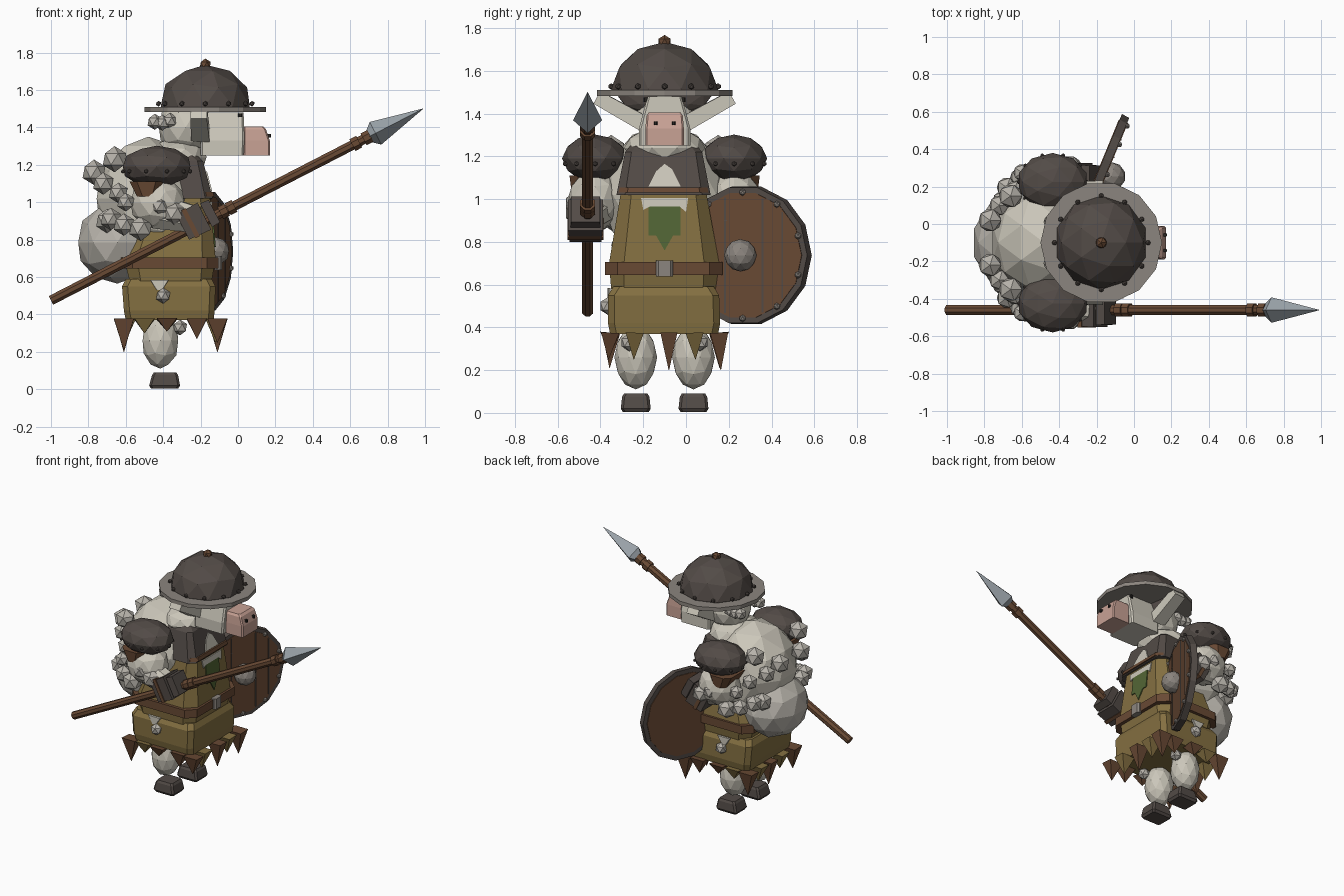
import bpy, bmesh, math
from mathutils import Vector, Matrix

if "Cube" in bpy.data.objects:
    bpy.data.objects.remove(bpy.data.objects["Cube"])

def material(name, *c):
    m = bpy.data.materials.new(name)
    m.diffuse_color = (*c, 1)
    m.use_nodes = True
    m.node_tree.nodes["Principled BSDF"].inputs["Base Color"].default_value = m.diffuse_color
    return m

WOOL = material("wool", .60, .57, .49)
TUFT = material("grey_wool", .47, .445, .40)
IRON = material("dark_iron", .085, .07, .062)
BRIM = material("grey_metal", .26, .235, .21)
OLIVE = material("olive_cloth", .23, .16, .053)
WOOD = material("brown_leather_wood", .14, .067, .034)
PINK = material("pink_skin", .58, .36, .30)
GREEN = material("green_cloth", .085, .13, .035)
STEEL = material("steel", .32, .36, .39)
BLACK = material("black", .02, .018, .016)
CY = -0.10                                   # symmetry plane of the body

def finish(name, bm, mat):
    bmesh.ops.recalc_face_normals(bm, faces=bm.faces)
    me = bpy.data.meshes.new(name)
    bm.to_mesh(me)
    bm.free()
    me.materials.append(mat)
    ob = bpy.data.objects.new(name, me)
    bpy.context.collection.objects.link(ob)
    return ob

def ball(name, c, r, mat, sub=2, cut=None):
    r = r if isinstance(r, tuple) else (r, r, r)
    bm = bmesh.new()
    bmesh.ops.create_icosphere(bm, subdivisions=sub, radius=1)
    bmesh.ops.transform(bm, matrix=Matrix.Translation(c) @ Matrix.Diagonal((*r, 1)), verts=bm.verts)
    if cut is not None:                      # keep only the part above this height
        bmesh.ops.bisect_plane(bm, geom=bm.verts[:] + bm.edges[:] + bm.faces[:],
                               plane_co=(0, 0, cut), plane_no=(0, 0, -1), clear_outer=True)
        bmesh.ops.holes_fill(bm, edges=bm.edges, sides=0)
    return finish(name, bm, mat)

def rod(name, p, q, r1, r2, mat, n=8, flat=1.0, turn=.5):
    p, q = Vector(p), Vector(q)
    bm = bmesh.new()
    bmesh.ops.create_cone(bm, cap_ends=True, segments=n, radius1=r1, radius2=r2, depth=(q - p).length)
    rot = (q - p).to_track_quat('Z', 'Y').to_matrix().to_4x4()
    bmesh.ops.transform(bm, matrix=Matrix.Translation((p + q) / 2) @ rot @ Matrix.Diagonal((1, flat, 1, 1))
                        @ Matrix.Rotation(math.tau * turn / n, 4, 'Z'), verts=bm.verts)
    return finish(name, bm, mat)

def loft(name, rings, mat):
    """Stack of chamfered rectangles: (z, x0, x1, y0, y1, chamfer)."""
    bm = bmesh.new()
    loops = []
    for z, a, b, c, d, k in rings:
        pts = [(a + k, c), (b - k, c), (b, c + k), (b, d - k), (b - k, d), (a + k, d), (a, d - k), (a, c + k)]
        loops.append([bm.verts.new((x, y, z)) for x, y in pts])
    for lo, hi in zip(loops, loops[1:]):
        for i in range(8):
            bm.faces.new((lo[i], lo[(i + 1) % 8], hi[(i + 1) % 8], hi[i]))
    bm.faces.new(loops[0])
    bm.faces.new(loops[-1])
    return finish(name, bm, mat)

def plate(name, pts, xf, mat):
    """Thin patch on the chest, outline in (y, z), lying on x = xf(z)."""
    bm = bmesh.new()
    f = bm.faces.new([bm.verts.new((xf(z) - .002, y, z)) for y, z in pts])
    ex = bmesh.ops.extrude_face_region(bm, geom=[f])
    bmesh.ops.translate(bm, vec=(.009, 0, 0), verts=[v for v in ex['geom'] if isinstance(v, bmesh.types.BMVert)])
    return finish(name, bm, mat)

def box(name, c, s, mat, k=.012):
    x, y, z = c
    a, b, h = s[0] / 2, s[1] / 2, s[2] / 2
    return loft(name, [(z - h, x - a, x + a, y - b, y + b, k), (z + h, x - a, x + a, y - b, y + b, k)], mat)

# helmet
HX = -.175
ball("helmet_dome", (HX, CY, 1.515), (.25, .25, .22), IRON, 2, cut=1.485)
ball("helmet_lining", (-.21, CY, 1.49), (.045, .225, .10), IRON)
rod("helmet_brim", (HX, CY, 1.483), (HX, CY, 1.51), .325, .325, BRIM, 14)
ball("helmet_knob", (HX, CY, 1.735), .033, WOOD, 1)
for i in range(12):
    a = i * math.tau / 12
    ball("helmet_rivet", (HX + .25 * math.cos(a), CY + .25 * math.sin(a), 1.527), .015, IRON, 1)

# head, muzzle, nose and ears
ball("head", (-.28, CY, 1.40), .15, WOOL)
ball("neck", (-.33, CY, 1.24), (.17, .19, .10), WOOL)
loft("muzzle", [(1.25, -.20, .03, -.22, .02, .01), (1.33, -.20, .035, -.22, .02, .01),
                (1.48, -.20, .03, -.18, -.02, .01)], WOOL)
loft("nose", [(1.25, .03, .17, -.19, -.01, .008), (1.33, .03, .17, -.19, -.01, .008),
              (1.39, .03, .15, -.185, -.015, .008), (1.405, .03, .135, -.175, -.025, .008)], PINK)
for s in (-1, 1):
    box("nostril", (.162, CY + .042 * s, 1.355), (.028, .016, .018), BLACK, .003)
    box("eye", (.012, CY + .083 * s, 1.465), (.022, .03, .02), BLACK, .005)
    rod("ear", (-.20, CY + .10 * s, 1.355), (-.21, CY + .315 * s, 1.475), .07, .062, WOOL, 4, .75)
    for dx, dz in ((-.445, 1.43), (-.365, 1.435), (-.405, 1.425)):
        ball("head_tuft", (dx, CY + .11 * s, dz), .043, TUFT, 1)

# wool body and rump
ball("body", (-.48, CY, 1.02), (.29, .30, .33), WOOL)
ball("rump", (-.645, CY, .785), (.22, .25, .22), TUFT)
for s in (-1, 1):
    for x, dy, z, r in ((-.77, .12, 1.16, .068), (-.66, .25, 1.23, .07), (-.72, .20, 1.10, .06),
                        (-.64, .28, 1.05, .055), (-.70, .22, .90, .065)):
        ball("back_tuft", (x, CY + dy * s, z), r, TUFT, 1)

# tunic, skirt and chest armour
loft("tunic", [(.58, -.58, -.14, -.35, .14, .06), (.70, -.61, -.12, -.36, .155, .07),
               (1.03, -.48, -.15, -.305, .095, .05)], OLIVE)
loft("skirt", [(.37, -.60, -.13, -.355, .15, .03), (.42, -.61, -.125, -.365, .16, .03),
               (.55, -.62, -.12, -.365, .155, .03), (.59, -.60, -.14, -.34, .13, .03)], OLIVE)
loft("belt", [(.645, -.625, -.105, -.38, .17, .06), (.705, -.625, -.105, -.38, .17, .06)], WOOD)
box("buckle", (-.105, CY, .675), (.04, .08, .075), BRIM)
loft("chest_armour", [(1.02, -.42, -.135, -.325, .115, .04), (1.22, -.42, -.187, -.285, .075, .03),
                      (1.25, -.42, -.22, -.26, .05, .03)], IRON)
loft("chest_strap", [(1.03, -.40, -.127, -.315, .105, .04), (1.055, -.40, -.133, -.31, .10, .04)], WOOD)
chest = lambda z: -.135 - (z - 1.02) * .26
front = lambda z: -.12 - (z - .70) * .091
plate("chest_wool", [(-.175, 1.06), (-.025, 1.06), (-.065, 1.14), (-.10, 1.165), (-.14, 1.13)], chest, WOOL)
plate("wool_patch", [(-.20, .95), (-.17, .965), (-.03, .965), (.00, .94), (.01, 1.005), (-.21, 1.005)], front, WOOL)
plate("green_patch", [(-.175, .83), (-.025, .83), (-.025, .965), (-.175, .965)], front, GREEN)
plate("green_point", [(-.10, .76), (-.06, .83), (-.14, .83)], front, GREEN)
for s in (-1, 1):
    loft("skirt_patch", [(z, -.42 - w, -.42 + w, CY + .26 * s - .008, CY + .26 * s + .008, .002)
                         for z, w in ((.53, .015), (.585, .05))], WOOL)
    ball("skirt_tuft", (-.40, CY + .265 * s, .50), .042, TUFT, 1)

# ragged hem points: (x, y offset, tip height, colour)
for x, dy, tip, mat in ((-.11, .255, .20, WOOD), (-.61, .25, .21, WOOD), (-.50, .25, .30, OLIVE),
                        (-.38, .26, .31, WOOD), (-.22, .25, .27, WOOD), (-.12, .14, .25, OLIVE),
                        (-.60, .12, .26, OLIVE)):
    for s in (-1, 1):
        t = tip + (.05 if s < 0 and dy > .2 and x > -.2 else 0)
        rod("hem_point", (x, CY + dy * s, .375), (x, CY + dy * s * 1.03, t), .075, .002, mat, 4, .8)
for x in (-.11, -.61):
    rod("hem_point", (x, CY + .02, .375), (x, CY + .02, .20), .07, .002, WOOD, 4, .8)

# legs and hooves, shoulders and arms
for s in (-1, 1):
    y = CY + .135 * s
    ball("leg", (-.415, y, .26), (.10, .10, .15), WOOL)
    loft("hoof", [(.003, -.465, -.32, y - .06, y + .06, .012), (.02, -.475, -.31, y - .07, y + .07, .012),
                  (.075, -.46, -.32, y - .064, y + .064, .012), (.09, -.45, -.33, y - .055, y + .055, .012)], IRON)
    ball("leg_tuft", (-.31, y + .03 * s, .33), .042, TUFT, 1)

    y = CY + .325 * s
    ball("shoulder_pad", (-.435, y, 1.19), (.19, .155, .112), IRON)
    for i in range(10):
        a = i * math.tau / 10
        ball("shoulder_rivet", (-.435 + .18 * math.cos(a), y + .148 * math.sin(a), 1.165), .012, IRON, 1)
    loft("arm_strap", [(1.03, -.54, -.43, y - .11, y + .11, .03), (1.11, -.58, -.40, y - .12, y + .12, .04)], WOOD)
    ball("upper_arm", (-.43, y, .995), (.15, .13, .14), WOOL)
    hand = Vector((-.22, CY - .37, .905)) if s < 0 else Vector((-.30, CY + .345, .91))
    rod("forearm", (-.43, y, .95), hand, .10, .075, WOOL, 8)
    for x, dy, z, r in ((-.34, .08, .94, .066), (-.42, .09, .98, .055), (-.52, .05, .86, .068), (-.61, .02, .88, .06),
                        (-.60, .05, 1.0, .05), (-.68, -.03, .91, .06)):
        ball("arm_tuft", (x, y + dy * s, z), r, TUFT, 1)
    u = Vector((.89, 0, .456))               # gauntlet block, cuff and knuckle plates
    rod("gauntlet", hand - u * .085, hand + u * .045, .105, .115, IRON, 4)
    rod("gauntlet_cuff", hand - u * .05, hand - u * .025, .118, .118, WOOD, 4)
    rod("knuckles", hand + u * .055, hand + u * .105, .10, .095, IRON, 4)

# spear
A = Vector((-1.0, -.46, .475))
D = Vector((1.99, 0, 1.025))
at = lambda t: A + D * t
rod("spear_shaft", A, at(.87), .028, .028, WOOD, 8)
for t in (.455, .475, .81, .84):
    rod("spear_collar", at(t), at(t + .018), .038, .038, WOOD, 8)
rod("spear_socket", at(.855), at(.872), .035, .068, STEEL, 4, turn=0)
rod("spear_blade", at(.872), at(1), .068, .001, STEEL, 4, turn=0)

# shield
C, N, T, Z = Vector((-.17, .275, .737)), Vector((.924, -.382, 0)), Vector((.382, .924, 0)), Vector((0, 0, 1))
rod("shield_rim", C - N * .022, C + N * .022, .33, .325, IRON, 14)
rod("shield_boards", C - N * .026, C + N * .026, .298, .298, WOOD, 14)
ball("shield_boss", C + N * .053, .076, BRIM)
for o in (-.19, -.09, .10, .2):
    h = math.sqrt(.285 ** 2 - o * o)
    rod("board_seam", C + N * .025 + T * o - Z * h, C + N * .025 + T * o + Z * h, .006, .006, IRON, 4)
for i in range(10):
    a = (i + .5) * math.tau / 10
    ball("shield_rivet", C + N * .027 + (T * math.cos(a) + Z * math.sin(a)) * .295, .017, BRIM, 1)
